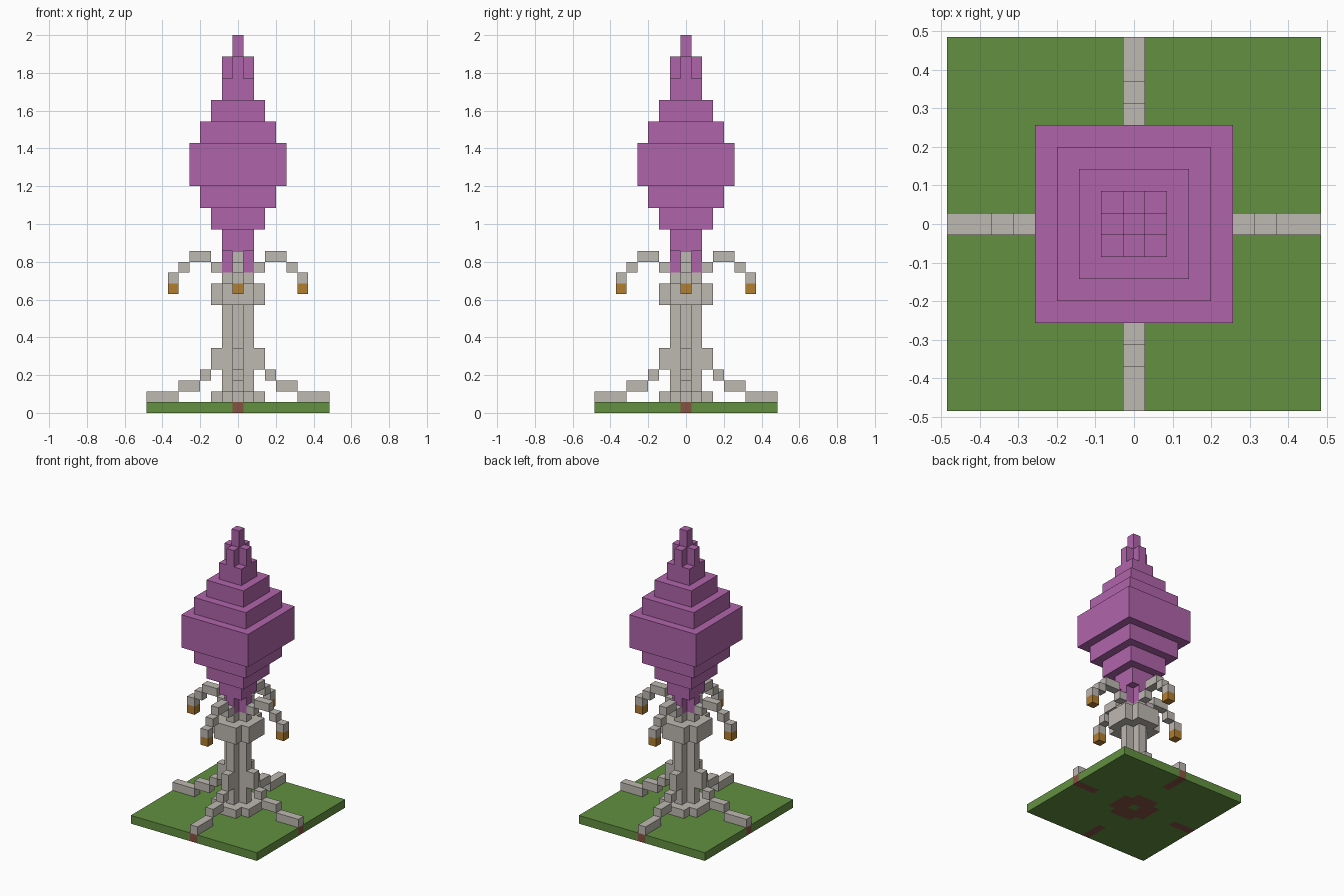
import bpy
import bmesh
from mathutils import Matrix, Vector
from math import pi

U = 2 / 35          # edge length of one building cube

if "Cube" in bpy.data.objects:
    bpy.data.objects.remove(bpy.data.objects["Cube"], do_unlink=True)


def material(name, rgb):
    """Flat material from 0-255 display values."""
    lin = [((c / 255 + 0.055) / 1.055) ** 2.4 for c in rgb] + [1]
    m = bpy.data.materials.new(name)
    m.use_nodes = True
    m.diffuse_color = lin
    m.node_tree.nodes["Principled BSDF"].inputs["Base Color"].default_value = lin
    return m


purple = material("purple petal", (176, 100, 170))
grey = material("pale grey bark", (190, 184, 177))
green = material("grass green", (98, 144, 64))
brown = material("earth brown", (135, 82, 66))
gold = material("lantern gold", (178, 126, 48))


def finish(name, bm, *mats):
    bmesh.ops.recalc_face_normals(bm, faces=bm.faces)
    bmesh.ops.scale(bm, vec=(U, U, U), verts=bm.verts)
    me = bpy.data.meshes.new(name)
    bm.to_mesh(me)
    bm.free()
    for m in mats:
        me.materials.append(m)
    ob = bpy.data.objects.new(name, me)
    bpy.context.collection.objects.link(ob)
    return ob


def box(bm, x0, x1, y0, y1, z0, z1):
    mat = Matrix.Translation(((x0 + x1) / 2, (y0 + y1) / 2, (z0 + z1) / 2))
    mat = mat @ Matrix.Diagonal((x1 - x0, y1 - y0, z1 - z0, 1))
    bmesh.ops.create_cube(bm, size=1, matrix=mat)


def block(name, half, z0, z1, mat):
    bm = bmesh.new()
    box(bm, -half, half, -half, half, z0, z1)
    return finish(name, bm, mat)


def notched(name, half, z0, z1, mat):
    """Square column with a one-cube notch in each corner."""
    bm = bmesh.new()
    n = half - 1
    ring = []
    for sx, sy in ((1, 1), (-1, 1), (-1, -1), (1, -1)):
        corner = [(half, n), (n, n), (n, half)]
        if sx * sy < 0:
            corner.reverse()
        ring += [bm.verts.new((sx * x, sy * y, z0)) for x, y in corner]
    face = bm.faces.new(ring)
    out = bmesh.ops.extrude_face_region(bm, geom=[face])["geom"]
    top = [v for v in out if isinstance(v, bmesh.types.BMVert)]
    bmesh.ops.translate(bm, verts=top, vec=(0, 0, z1 - z0))
    return finish(name, bm, mat)


def arms(name, steps, mat):
    """One-cube-wide steps (start, end, bottom, top) repeated on four sides."""
    for i, side in enumerate(("left", "back", "right", "front")):
        bm = bmesh.new()
        for x0, x1, z0, z1 in steps:
            box(bm, x0, x1, -0.5, 0.5, z0, z1)
        bmesh.ops.rotate(bm, verts=bm.verts, cent=(0, 0, 0),
                         matrix=Matrix.Rotation(i * pi / 2, 3, "Z"))
        finish(side + "_" + name, bm, mat)


# Ground slab: earth shows below the trunk and the root ends
bm = bmesh.new()
bmesh.ops.create_grid(bm, x_segments=17, y_segments=17, size=8.5)
out = bmesh.ops.extrude_face_region(bm, geom=bm.faces[:])["geom"]
bmesh.ops.translate(bm, vec=(0, 0, 1),
                    verts=[v for v in out if isinstance(v, bmesh.types.BMVert)])
for f in bm.faces:
    c = f.calc_center_median()
    near, far = sorted((abs(c.x), abs(c.y)))
    root = near < 0.5 and far > 5.5
    ring = 0.5 < far < 2.5 and near + far < 3.5
    f.material_index = int(root or ring)
finish("ground", bm, green, brown)

# Trunk with its collars
notched("trunk_foot", 2.5, 1, 2, grey)
notched("trunk", 1.5, 2, 10, grey)
notched("trunk_collar", 2.5, 10, 12, grey)
notched("trunk_neck", 1.5, 12, 13, grey)

# Stepped roots, drooping branches and their lanterns
arms("root", [(5.5, 8.5, 1, 2), (3.5, 5.5, 2, 3), (2.5, 3.5, 3, 4),
              (1.5, 2.5, 4, 6)], grey)
arms("branch", [(1.5, 2.5, 13, 14), (2.5, 4.5, 14, 15), (4.5, 5.5, 13, 14),
                (5.5, 6.5, 12, 13)], grey)
arms("lantern", [(5.5, 6.5, 11, 12)], gold)

# Tiered crown, bottom to top
notched("crown_stem", 1.5, 13, 15, purple)
z = 15
for i, (half, height) in enumerate([(1.5, 2), (2.5, 2), (3.5, 2), (4.5, 4),
                                    (3.5, 2), (2.5, 2), (1.5, 2)]):
    block(f"crown_tier_{i + 1}", half, z, z + height, purple)
    z += height
notched("crown_spire", 1.5, z, z + 2, purple)
block("crown_tip", 0.5, z + 2, z + 4, purple)
